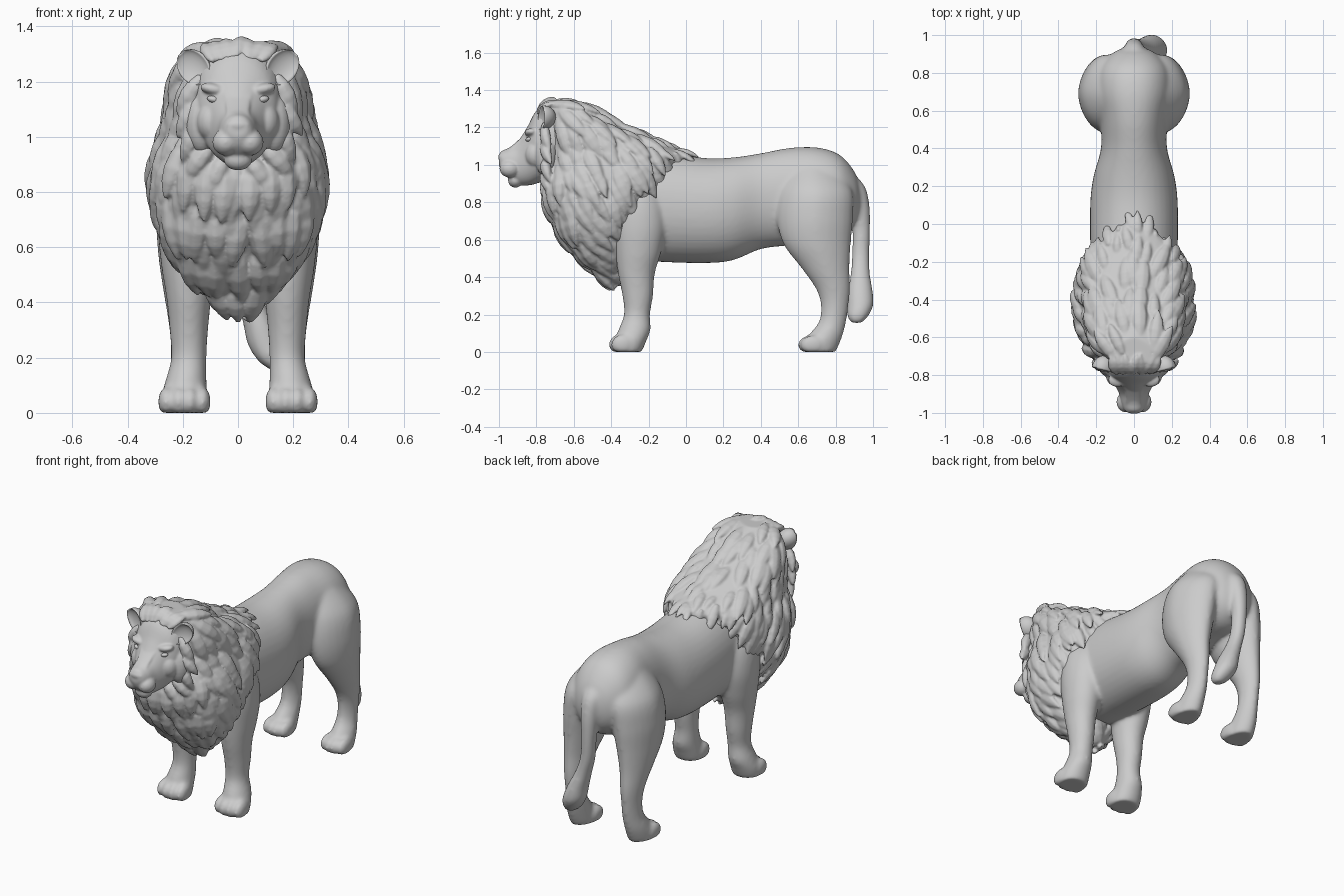
import bpy, bmesh, math, random
from mathutils import Vector, Matrix

if "Cube" in bpy.data.objects:
    bpy.data.objects.remove(bpy.data.objects["Cube"])

random.seed(4)


def spline(rows, k=5):
    """Catmull-Rom densify a list of equal-length tuples."""
    out = []
    for i in range(len(rows) - 1):
        a, b, c, d = (rows[max(i - 1, 0)], rows[i], rows[i + 1], rows[min(i + 2, len(rows) - 1)])
        for j in range(k):
            t = j / k
            out.append(tuple(0.5 * (2 * q + (r - p) * t + (2 * p - 5 * q + 4 * r - s) * t * t
                                    + (3 * q - p - 3 * r + s) * t ** 3)
                             for p, q, r, s in zip(a, b, c, d)))
    return out + [tuple(rows[-1])]


def spow(v, e):
    return math.copysign(abs(v) ** e, v)


def ring(c, u, v, n=24, e=1.0):
    angles = [2 * math.pi * i / n for i in range(n)]
    return [Vector(c) + Vector(u) * spow(math.cos(a), e) + Vector(v) * spow(math.sin(a), e) for a in angles]


def loft(bm, rings):
    vs = [[bm.verts.new(p) for p in r] for r in rings]
    n = len(vs[0])
    for a, b in zip(vs, vs[1:]):
        for i in range(n):
            bm.faces.new((a[i], a[(i + 1) % n], b[(i + 1) % n], b[i]))
    bm.faces.new(vs[0][::-1])
    bm.faces.new(vs[-1])


def column(bm, rows, side=1, e=1.0):
    """Upright limb: rows of x, y, z, x radius, y radius (slightly fattened for smoothing)."""
    loft(bm, [ring((side * x, y, z), (rx + .004, 0, 0), (0, ry + .004, 0), 28, e)
              for x, y, z, rx, ry in spline(rows)])


def barrel(bm, rows, e):
    """Form along y: rows of y, top z, bottom z, half width."""
    loft(bm, [ring((0, y, (t + b) / 2), (w, 0, 0), (0, 0, (t - b) / 2), 40, e)
              for y, t, b, w in spline(rows)])


def ball(bm, c, r, rot=None):
    m = Matrix.Translation(c) @ (rot or Matrix()) @ Matrix.Diagonal((*r, 1))
    return bmesh.ops.create_uvsphere(bm, u_segments=20, v_segments=14, radius=1, matrix=m)["verts"]


def finish(bm, name, voxel=0, smooth=0):
    bmesh.ops.recalc_face_normals(bm, faces=bm.faces[:])
    me = bpy.data.meshes.new(name)
    bm.to_mesh(me)
    bm.free()
    for p in me.polygons:
        p.use_smooth = True
    ob = bpy.data.objects.new(name, me)
    bpy.context.collection.objects.link(ob)
    if voxel:
        rm = ob.modifiers.new("fuse", "REMESH")
        rm.mode = "VOXEL"
        rm.voxel_size = voxel
        rm.use_smooth_shade = True
        sm = ob.modifiers.new("soften", "SMOOTH")
        sm.factor = 0.5
        sm.iterations = smooth


# Torso, legs and tail, fused into one smooth skin
bm = bmesh.new()
barrel(bm, [(-.55, .98, .6, .14), (-.35, 1.08, .5, .21), (-.15, 1.07, .482, .23), (.1, 1.037, .475, .232),
            (.25, 1.04, .49, .215), (.4, 1.062, .55, .175), (.55, 1.09, .57, .178), (.7, 1.093, .6, .2),
            (.82, 1.055, .62, .185), (.9, .965, .68, .12), (.935, .87, .76, .05)], .95)
front_leg = [(.13, -.27, .95, .06, .09), (.165, -.26, .82, .1, .13), (.18, -.25, .68, .105, .138),
             (.18, -.255, .54, .095, .12), (.178, -.265, .42, .078, .095), (.178, -.258, .3, .066, .078),
             (.178, -.262, .2, .06, .066), (.188, -.275, .12, .07, .082), (.194, -.295, .06, .08, .08),
             (.194, -.31, 0, .08, .07)]
hind_leg = [(.1, .68, .98, .07, .12), (.14, .695, .86, .125, .19), (.163, .69, .72, .128, .2),
            (.178, .7, .58, .108, .178), (.188, .745, .45, .08, .126), (.19, .785, .34, .06, .089),
            (.19, .795, .25, .05, .071), (.19, .783, .16, .052, .07), (.195, .742, .08, .064, .09),
            (.195, .715, 0, .066, .083)]
for s in (-1, 1):
    column(bm, front_leg, s)
    column(bm, hind_leg, s, 1.15)
    for k in (-1.5, -.5, .5, 1.5):
        inset = .014 * (abs(k) - .5)
        ball(bm, (s * .194 + k * .044, -.355 + inset, .04), (.03, .06, .055))
        ball(bm, (s * .195 + k * .039, .66 + inset, .038), (.027, .064, .05))
column(bm, [(0, .83, .97, .04, .04), (0, .905, .89, .05, .045), (0, .933, .78, .045, .045),
            (0, .938, .65, .038, .043), (.01, .934, .52, .037, .043), (.04, .932, .42, .042, .048),
            (.075, .932, .33, .054, .062), (.1, .932, .25, .062, .066), (.125, .918, .19, .05, .052),
            (.14, .913, .155, .02, .025)])
for v in bm.verts:
    v.co.z = max(v.co.z, 0)
finish(bm, "body", .0105, 14)

# Head: face form, bridge, nose, muzzle pads, chin, brows, cheeks and temples
bm = bmesh.new()
barrel(bm, [(-1.0, 1.055, 1.0, .03), (-.985, 1.075, .965, .05), (-.95, 1.09, .93, .066), (-.9, 1.125, .895, .078),
            (-.85, 1.2, .89, .104), (-.8, 1.29, .9, .142), (-.72, 1.345, .93, .16), (-.62, 1.31, 1.0, .14)], .95)
loft(bm, [ring((0, y, z), (w, 0, 0), (0, .02, .03)) for y, z, w in
          spline([(-.82, 1.22, .06), (-.88, 1.14, .046), (-.93, 1.09, .042), (-.975, 1.053, .042)])])
ball(bm, (0, -.985, 1.042), (.046, .02, .02))
ball(bm, (0, -.912, .918), (.052, .04, .04))
for s in (-1, 1):
    ball(bm, (s * .044, -.942, .98), (.049, .055, .048))
    ball(bm, (s * .088, -.825, 1.172), (.05, .038, .022), Matrix.Rotation(s * -.2, 4, "Y"))
    ball(bm, (s * .095, -.8, 1.055), (.055, .06, .07))
    ball(bm, (s * .13, -.75, 1.05), (.06, .06, .11))
finish(bm, "head", .006, 7)

# Eyes and cupped ears
for s, tag in ((-1, "right"), (1, "left")):
    bm = bmesh.new()
    ball(bm, (s * .088, -.84, 1.135), (.024, .018, .013), Matrix.Rotation(s * -.2, 4, "Y"))
    finish(bm, tag + "_eye")
    bm = bmesh.new()
    for v in ball(bm, (0, 0, 0), (.058, .07, .07)):
        if v.co.y < -.001:
            v.co.y = -.4 * v.co.y - .016
    place = Matrix.Translation((s * .16, -.765, 1.252))
    bm.transform(place @ Matrix.Rotation(s * .3, 4, "Z") @ Matrix.Rotation(s * .7, 4, "Y"))
    finish(bm, tag + "_ear")

# Mane core: horizontal sections of z, front y, back y, half width
MANE = spline([(.37, -.44, -.37, .03), (.42, -.48, -.35, .1), (.5, -.55, -.31, .17), (.6, -.64, -.27, .24),
               (.75, -.72, -.16, .295), (.9, -.755, -.05, .302), (1.0, -.755, .0, .28), (1.06, -.755, .01, .262),
               (1.12, -.75, -.13, .247), (1.2, -.745, -.32, .228), (1.3, -.75, -.5, .175),
               (1.345, -.75, -.6, .09)], 4)


def mane_point(z, a):
    i = next((i for i in range(len(MANE) - 2) if MANE[i + 1][0] >= z), len(MANE) - 2)
    lo, hi = MANE[i], MANE[i + 1]
    t = (z - lo[0]) / (hi[0] - lo[0])
    f, b, w = (lo[j] + (hi[j] - lo[j]) * t for j in (1, 2, 3))
    c, s = math.cos(a), math.sin(a)
    e = .85 + .4 * max(0, -c)  # rounder in front, pointed behind
    return Vector((w * spow(s, e), (f + b) / 2 - (b - f) / 2 * spow(c, e), z))


def mane_frame(z, a):
    p = mane_point(z, a)
    n = (mane_point(z, a + .03) - p).cross(mane_point(z + .01, a) - p).normalized()
    return p, n if n.dot(p - Vector((0, -.42, .9))) > 0 else -n


def lock(bm, p, d, n, length, w, t, lift=.0):
    """Flat pointed tuft lying on the mane."""
    d = (d - n * d.dot(n)).normalized()
    side = d.cross(n).normalized()
    bend = random.uniform(-.03, .03)
    loft(bm, [ring(p + d * (q * length) + n * (h + lift * q) + side * (bend * q), side * (w * k), n * (t * k), 8)
              for q, k, h in ((-.35, .4, -.012), (-.1, .9, -.003), (.15, 1, .003), (.38, .8, .004),
                              (.55, .45, .002), (.68, .08, .0))])


bm = bmesh.new()
loft(bm, [[mane_point(r[0], 2 * math.pi * (i + .5) / 40) for i in range(40)] for r in MANE])

# Mane locks in staggered rows that flow back and down
for row in range(14):
    z0 = .43 + row * .069
    outline = [mane_point(z0, 2 * math.pi * i / 40) for i in range(40)]
    girth = sum((outline[i] - outline[i - 1]).length for i in range(40))
    count = max(6, round(girth / .075))
    for i in range(count):
        a = 2 * math.pi * (i + .5 * (row % 2) + random.uniform(-.25, .25)) / count + .01
        p, n = mane_frame(z0 + random.uniform(-.025, .025), a)
        face = n.y < -.2 and p.z > .91 and abs(p.x) < .17
        shoulder = p.y > -.28 + max(0, p.z - .6) * .35 and p.z < .86
        if face or shoulder:
            continue
        d = Vector((p.x * 1.2, .45 + .45 * n.y + max(0, p.z - 1.0), -.8))
        size = random.uniform(.8, 1.25) * (.75 if p.y > -.2 else 1)
        low = .85 if p.z < .5 else 1
        lock(bm, p, d, n, .2 * size * low, .036 * size, .022 * size)

# Layered bib tufts down the chest
for z0, spread, count, drop in ((.82, .75, 8, .2), (.67, .95, 9, .1), (.53, 1.0, 7, .05)):
    for i in range(count):
        k = 2 * i / (count - 1) - 1
        p, n = mane_frame(z0 + abs(k) * drop * .5, k * spread)
        lock(bm, p, Vector((k * .15, .1, -1)), n, random.uniform(.2, .26), .045, .036, .02)

# Ruff framing the cheeks and chin
for s in (-1, 1):
    for z, x in ((1.17, .165), (1.09, .17), (1.01, .16), (.93, .13), (.88, .07)):
        n = Vector((s * .35, -.9, -.1)).normalized()
        lock(bm, Vector((s * x, -.755, z)), Vector((s * .5, .3, -.8)), n, .17, .036, .03)

# Crown tufts along the hairline
for i in range(-3, 4):
    x = i * .034
    d = Vector((x * 3, .6, .4 - abs(x) * 2))
    n = Vector((x, -.5, .85)).normalized()
    lock(bm, Vector((x, -.765, 1.322 - abs(x) * .2)), d, n, .12, .03, .02)
finish(bm, "mane", .0075, 2)
